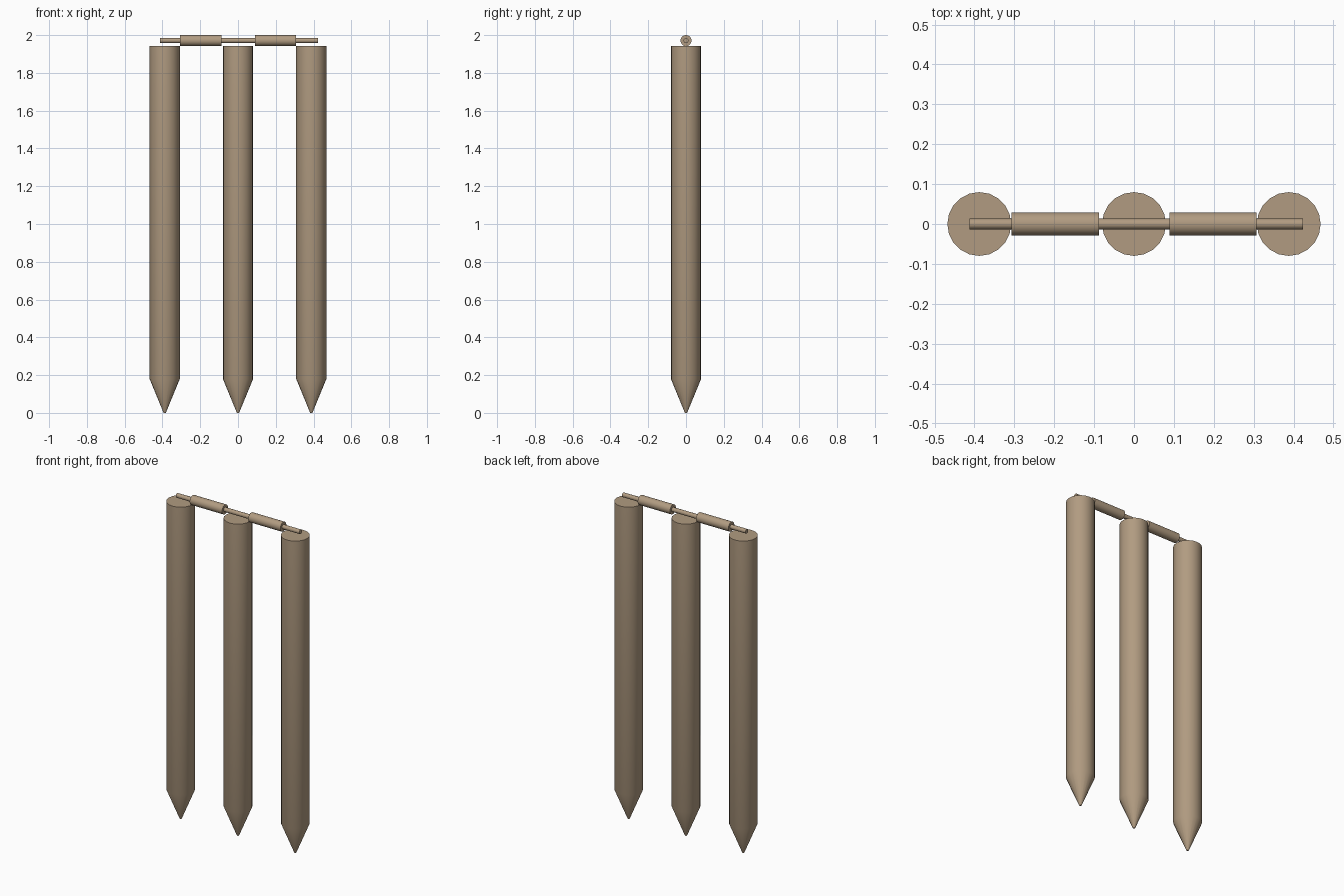
import bpy, bmesh, math
from mathutils import Matrix

if "Cube" in bpy.data.objects:
    bpy.data.objects.remove(bpy.data.objects["Cube"])

wood = bpy.data.materials.new("tan wood")
wood.diffuse_color = (0.44, 0.33, 0.22, 1)
wood.use_nodes = True
wood.node_tree.nodes["Principled BSDF"].inputs["Base Color"].default_value = wood.diffuse_color


def lathe(name, profile, sides, matrix):
    """Turn a (radius, height) profile around z, cap both ends, then place it."""
    bm = bmesh.new()
    rings = []
    for r, h in profile:
        rings.append([bm.verts.new((r * math.cos(2 * math.pi * i / sides),
                                    r * math.sin(2 * math.pi * i / sides), h))
                      for i in range(sides)])
    for a, b in zip(rings, rings[1:]):
        for i in range(sides):
            j = (i + 1) % sides
            bm.faces.new((a[i], a[j], b[j], b[i]))
    bm.faces.new(rings[0][::-1])
    bm.faces.new(rings[-1])
    bm.transform(matrix)
    bmesh.ops.recalc_face_normals(bm, faces=bm.faces)
    mesh = bpy.data.meshes.new(name)
    bm.to_mesh(mesh)
    bm.free()
    mesh.materials.append(wood)
    obj = bpy.data.objects.new(name, mesh)
    bpy.context.collection.objects.link(obj)
    bpy.ops.object.select_all(action='DESELECT')
    obj.select_set(True)
    bpy.context.view_layer.objects.active = obj
    bpy.ops.object.shade_smooth_by_angle(angle=math.radians(30))
    return obj


# Three upright stumps with pointed bottoms
stump_profile = [(0.006, 0), (0.08, 0.18), (0.08, 1.942)]
for side, x in (("left", -0.388), ("middle", 0), ("right", 0.388)):
    lathe(side + "_stump", stump_profile, 20, Matrix.Translation((x, 0, 0)))

# Two turned bails: thin spigots with a thick barrel between, laid along x
lay_along_x = Matrix.Translation((0, 0, 1.971)) @ Matrix.Rotation(math.pi / 2, 4, 'Y')
thin, thick = 0.0135, 0.029
for side, (x0, x1, x2, x3) in (("left", (-0.412, -0.307, -0.088, 0)),
                               ("right", (0, 0.089, 0.307, 0.424))):
    lathe(side + "_bail", [(thin, x0), (thin, x1), (thick, x1),
                           (thick, x2), (thin, x2), (thin, x3)], 20, lay_along_x)
